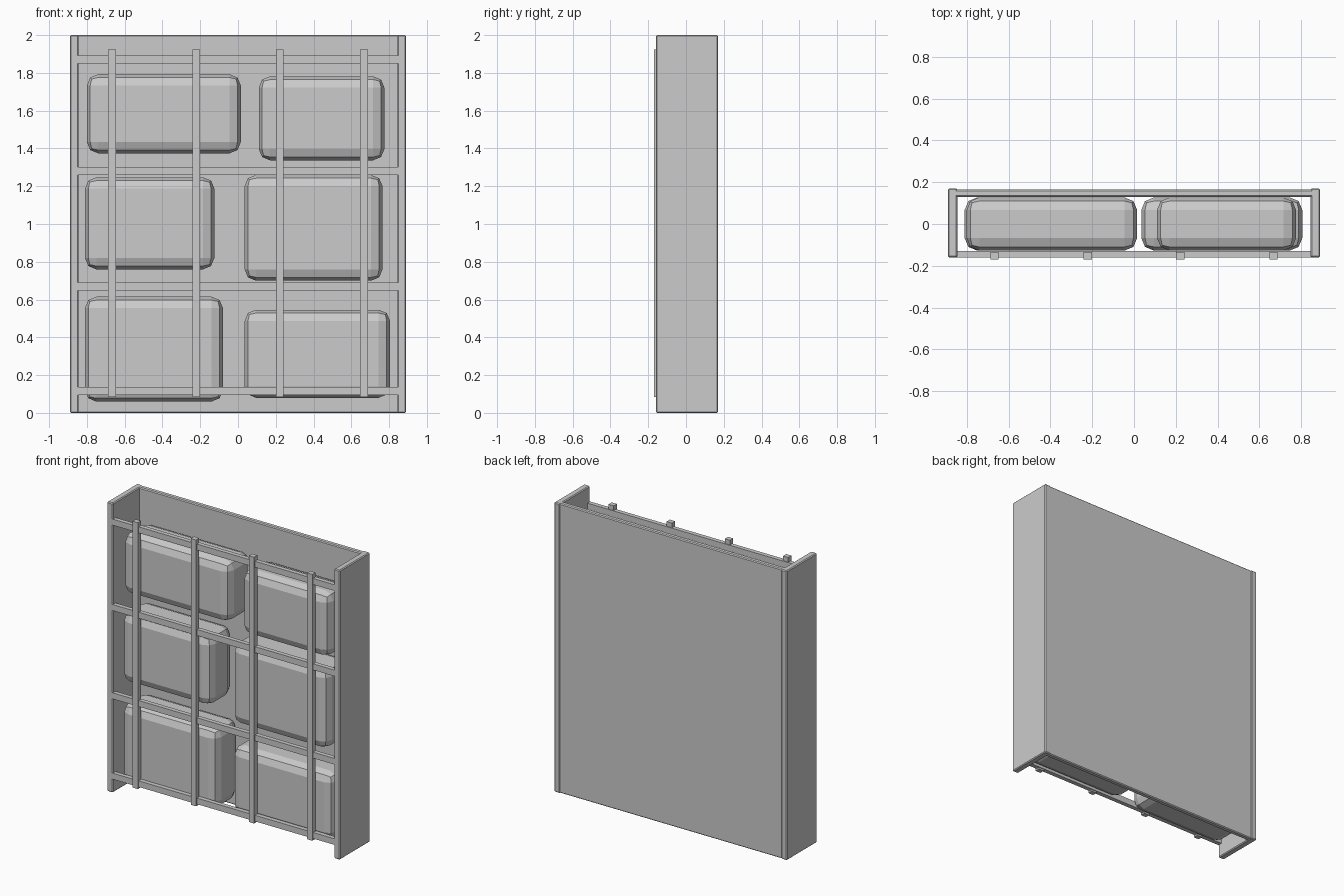
import bpy

if "Cube" in bpy.data.objects:
    bpy.data.objects.remove(bpy.data.objects["Cube"])


def block(name, x, y, z, bevel=0.0, segments=1):
    """Box from (min, max) ranges, with optionally bevelled edges."""
    bpy.ops.mesh.primitive_cube_add(size=1)
    ob = bpy.context.object
    ob.name = name
    ob.location = [(a + b) / 2 for a, b in (x, y, z)]
    size = [b - a for a, b in (x, y, z)]
    for v in ob.data.vertices:
        v.co = [c * s for c, s in zip(v.co, size)]
    if bevel:
        mod = ob.modifiers.new("edge_bevel", "BEVEL")
        mod.width = bevel
        mod.segments = segments
    return ob


# Frame: back plate and two side walls, open at top and bottom
block("back_plate", (-0.86, 0.86), (0.13, 0.165), (0, 2), 0.006)
for side, label in ((-1, "left"), (1, "right")):
    xs = sorted((side * 0.845, side * 0.89))
    block(label + "_side_wall", xs, (-0.16, 0.17), (0, 2), 0.006)

# Front grille: horizontal and vertical bars
for i, z in enumerate((0.115, 0.67, 1.28, 1.87)):
    block(f"horizontal_bar_{i + 1}", (-0.865, 0.865), (-0.16, -0.13),
          (z - 0.021, z + 0.021))
for i, x in enumerate((-0.667, -0.222, 0.222, 0.667)):
    block(f"vertical_bar_{i + 1}", (x - 0.02, x + 0.02), (-0.17, -0.135),
          (0.083, 1.923))

# Rounded blocks held between grille and plate: x range, z range
stones = [
    ((-0.80, 0.015), (1.374, 1.793)),
    ((0.11, 0.775), (1.337, 1.782)),
    ((-0.81, -0.125), (0.76, 1.247)),
    ((0.035, 0.765), (0.70, 1.26)),
    ((-0.81, -0.08), (0.06, 0.615)),
    ((0.035, 0.805), (0.08, 0.546)),
]
for i, (xr, zr) in enumerate(stones):
    block(f"filling_block_{i + 1}", xr, (-0.127, 0.127), zr, 0.06, 2)
